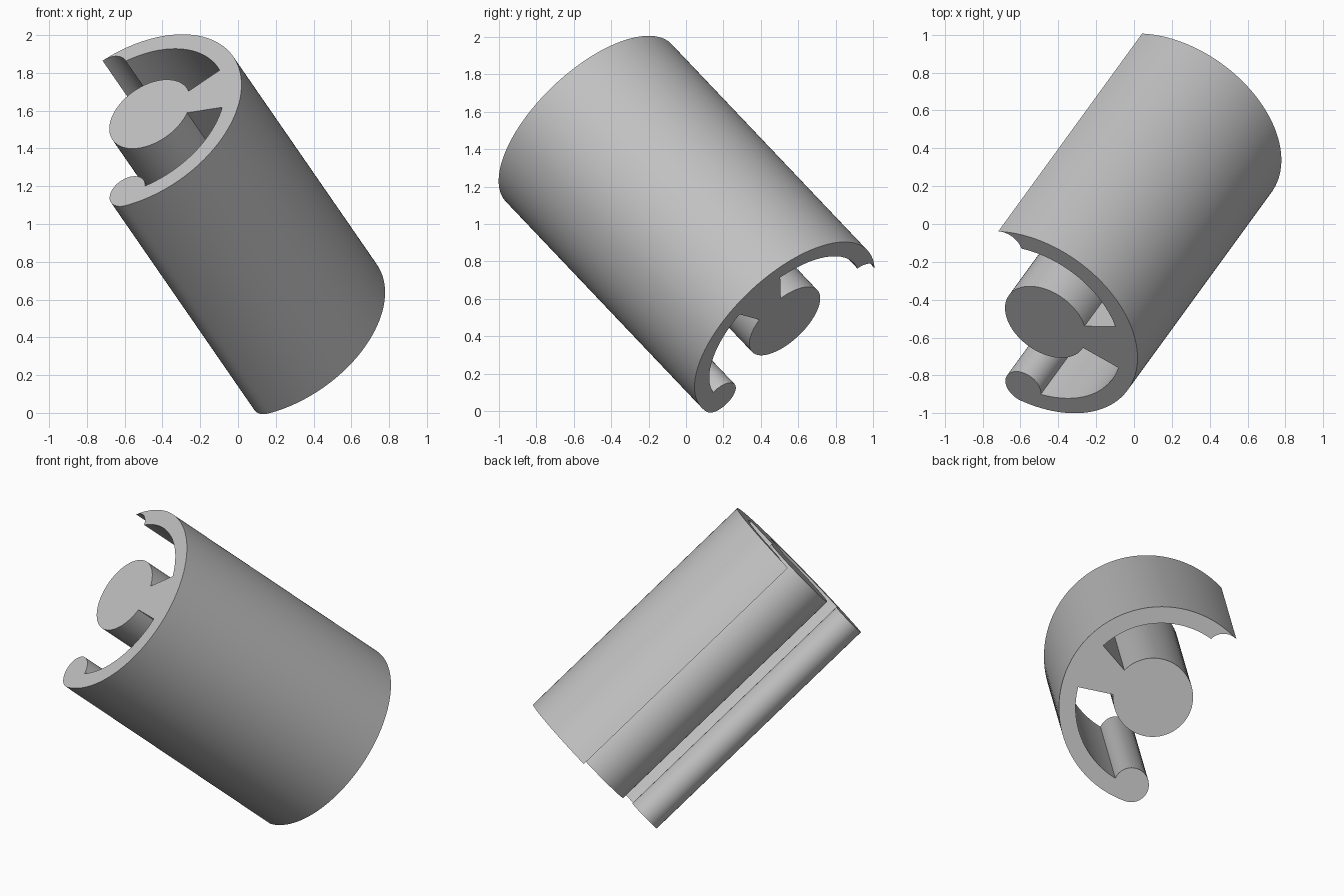
import bpy
import bmesh
from math import sin, cos, acos, atan2, radians, hypot
from mathutils import Vector, Matrix

cube = bpy.data.objects.get("Cube")
if cube:
    bpy.data.objects.remove(cube)

# Extrusion axis and the plane of the cross-section
sweep = Vector((0.76, 1.045, -1.10))
pin_centre = Vector((-0.467, -0.518, 1.582))
axis = sweep.normalized()
u = (Vector((1, 0, 0)) - axis * axis.x).normalized()
v = u.cross(axis)

# Cross-section dimensions, measured from the pin centre
ring = Vector((-0.067, -0.03))
outer_r, inner_r = 0.61, 0.51
pin_r, lip_r = 0.24, 0.105
lip_dist = outer_r - lip_r
lip_low, lip_high = radians(-97.5), radians(110.4)
bite = acos((lip_dist**2 + inner_r**2 - lip_r**2) / (2 * lip_dist * inner_r))


def polar(centre, radius, angle):
    return centre + radius * Vector((cos(angle), sin(angle)))


def arc(centre, radius, start, end, steps):
    return [polar(centre, radius, start + (end - start) * i / steps)
            for i in range(steps + 1)]


def angle_about(centre, point):
    return atan2(point.y - centre.y, point.x - centre.x)


lip_turn = radians(360)
high_centre = polar(ring, lip_dist, lip_high)
low_centre = polar(ring, lip_dist, lip_low)
high_corner = polar(ring, inner_r, lip_high - bite)
low_corner = polar(ring, inner_r, lip_low + bite)
high_end = angle_about(high_centre, high_corner) % lip_turn
low_start = angle_about(low_centre, low_corner) % lip_turn
low_end = lip_low % lip_turn
while low_end < low_start:
    low_end += lip_turn

# Flared web: corners on the ring wall and on the pin
web_high = angle_about(ring, Vector((0.418, 0.144)))
web_low = angle_about(ring, Vector((0.425, -0.149)))
pin_high, pin_low = radians(16.5), radians(-23)

profile = arc(ring, outer_r, lip_low, lip_high, 96)
profile += arc(high_centre, lip_r, lip_high, high_end, 28)[1:]
profile += arc(ring, inner_r, lip_high - bite, web_high, 40)[1:]
profile += arc(Vector((0, 0)), pin_r, pin_high, pin_low + lip_turn, 64)
profile += arc(ring, inner_r, web_low, lip_low + bite, 40)
profile += arc(low_centre, lip_r, low_start, low_end, 28)[1:-1]

# Sweep the section into a solid bar
bm = bmesh.new()
section = bm.faces.new([bm.verts.new(pin_centre + p.x * u + p.y * v) for p in profile])
swept = bmesh.ops.extrude_face_region(bm, geom=[section], use_keep_orig=True)
moved = [g for g in swept["geom"] if isinstance(g, bmesh.types.BMVert)]
bmesh.ops.translate(bm, verts=moved, vec=sweep)
bmesh.ops.recalc_face_normals(bm, faces=bm.faces)
mesh = bpy.data.meshes.new("slotted_tube")
bm.to_mesh(mesh)
bm.free()
tube = bpy.data.objects.new("slotted_tube", mesh)
bpy.context.collection.objects.link(tube)

# Plain grey finish
grey = bpy.data.materials.new("light_grey")
grey.use_nodes = True
colour = (0.53, 0.53, 0.53, 1)
grey.diffuse_color = colour
grey.node_tree.nodes["Principled BSDF"].inputs["Base Color"].default_value = colour
mesh.materials.append(grey)

bpy.context.view_layer.objects.active = tube
tube.select_set(True)
bpy.ops.object.shade_smooth_by_angle(angle=radians(30))
